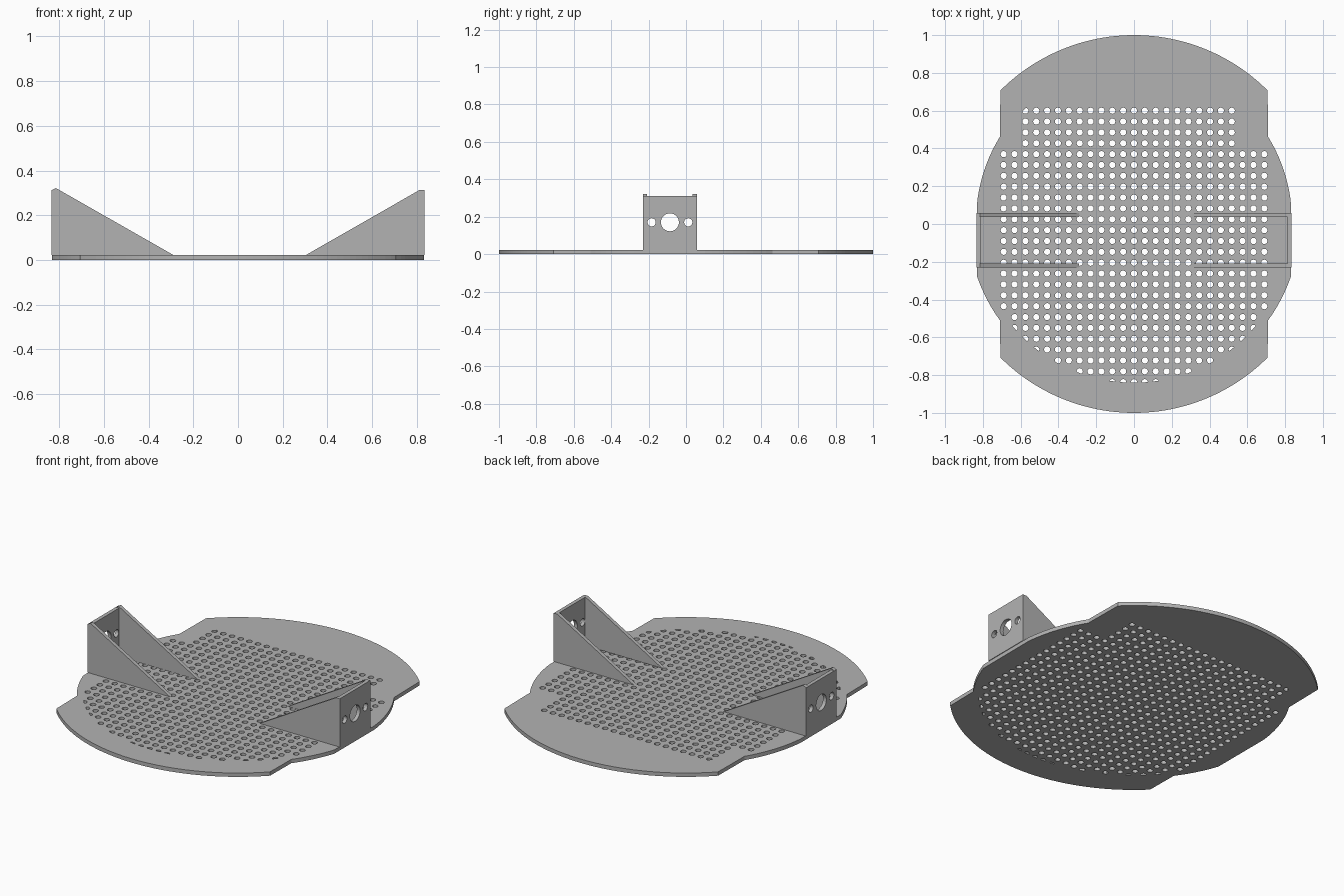
import bpy, bmesh
from math import cos, sin, pi, radians, hypot
from mathutils import Matrix

if "Cube" in bpy.data.objects:
    bpy.data.objects.remove(bpy.data.objects["Cube"], do_unlink=True)

grey = bpy.data.materials.new("light_grey")
grey.use_nodes = True
colour = (0.45, 0.45, 0.45, 1)
grey.diffuse_color = colour
grey.node_tree.nodes["Principled BSDF"].inputs["Base Color"].default_value = colour

THICK = 0.023          # base plate thickness
PITCH = 0.0575         # spacing of the perforations
CLIP = 0.84            # perforations stop at this radius


def circle(cx, cy, r, n):
    return [(cx + r * cos(2 * pi * i / n), cy + r * sin(2 * pi * i / n)) for i in range(n)]


def arc(a0, a1, r0, r1, n):
    """Polar arc in degrees whose radius may drift from r0 to r1."""
    pts = []
    for i in range(n + 1):
        t = i / n
        a, r = radians(a0 + (a1 - a0) * t), r0 + (r1 - r0) * t
        pts.append((r * cos(a), r * sin(a)))
    return pts


def slab(name, loops, thick, matrix):
    """Flat sheet from an outline followed by its holes."""
    curve = bpy.data.curves.new(name, 'CURVE')
    curve.dimensions, curve.fill_mode, curve.extrude = '2D', 'BOTH', thick / 2
    for loop in loops:
        s = curve.splines.new('POLY')
        s.points.add(len(loop) - 1)
        for p, (x, y) in zip(s.points, loop):
            p.co = (x, y, 0, 1)
        s.use_cyclic_u = True
    temp = bpy.data.objects.new(name + "_outline", curve)
    bpy.context.collection.objects.link(temp)
    deps = bpy.context.evaluated_depsgraph_get()
    mesh = bpy.data.meshes.new_from_object(temp.evaluated_get(deps))
    bpy.data.objects.remove(temp, do_unlink=True)
    bpy.data.curves.remove(curve)
    bm = bmesh.new()
    bm.from_mesh(mesh)
    bmesh.ops.remove_doubles(bm, verts=bm.verts, dist=0.0002)
    bmesh.ops.transform(bm, matrix=matrix, verts=bm.verts)
    bmesh.ops.recalc_face_normals(bm, faces=bm.faces)
    for f in bm.faces:
        f.smooth = False
    bm.to_mesh(mesh)
    bm.free()
    mesh.name = name
    mesh.materials.clear()
    mesh.materials.append(grey)
    obj = bpy.data.objects.new(name, mesh)
    bpy.context.collection.objects.link(obj)
    return obj


# Base plate outline: right half, then mirrored
half = (arc(90, 45, 1, 1, 24) + arc(33, 7, 0.847, 0.838, 10)
        + arc(-18.5, -35.7, 0.876, 0.874, 8) + arc(-45, -90, 1, 1, 24))
outline = half + [(-x, y) for x, y in reversed(half[1:-1])]

# Perforation grid, trimmed by the clip circle
holes = []
for row in range(26):
    y = 0.6 - row * PITCH
    cols = range(-10, 10) if row < 4 else range(-12, 13)
    for col in cols:
        x = col * PITCH
        if hypot(x, y) > CLIP + 0.006:
            continue
        ring = []
        for px, py in circle(x, y, 0.0165, 12):
            k = min(1, CLIP / hypot(px, py))
            ring.append((px * k, py * k))
        holes.append(ring)
slab("base_plate", [outline] + holes, THICK, Matrix.Translation((0, 0, THICK / 2)))

# Brackets: perforated end wall between two triangular gussets
UPRIGHT_YZ = Matrix(((0, 0, 1, 0), (1, 0, 0, 0), (0, 1, 0, 0), (0, 0, 0, 1)))
UPRIGHT_XZ = Matrix.Rotation(pi / 2, 4, 'X')
BACK, FRONT, WALL = 0.058, -0.23, 0.022
MID = (BACK + FRONT) / 2

profiles = {
    "left": (1, [(0.835, THICK), (0.835, 0.312), (0.81, 0.312), (0.305, THICK)]),
    "right": (-1, [(-0.835, THICK), (-0.835, 0.312), (-0.815, 0.322), (-0.29, THICK)]),
}
for side, (sign, profile) in profiles.items():
    y0, y1 = FRONT + WALL, BACK - WALL
    wall = [(y0, THICK), (y1, THICK), (y1, 0.312), (y0, 0.312)]
    bores = [circle(MID, 0.17, 0.048, 32)]
    bores += [circle(MID + d, 0.17, 0.022, 20) for d in (-0.098, 0.098)]
    slab(side + "_end_wall", [wall] + bores, WALL,
         Matrix.Translation((sign * (0.835 - WALL / 2), 0, 0)) @ UPRIGHT_YZ)
    for label, y in (("front", FRONT + WALL / 2), ("back", BACK - WALL / 2)):
        slab(f"{side}_{label}_gusset", [profile], WALL,
             Matrix.Translation((0, y, 0)) @ UPRIGHT_XZ)
